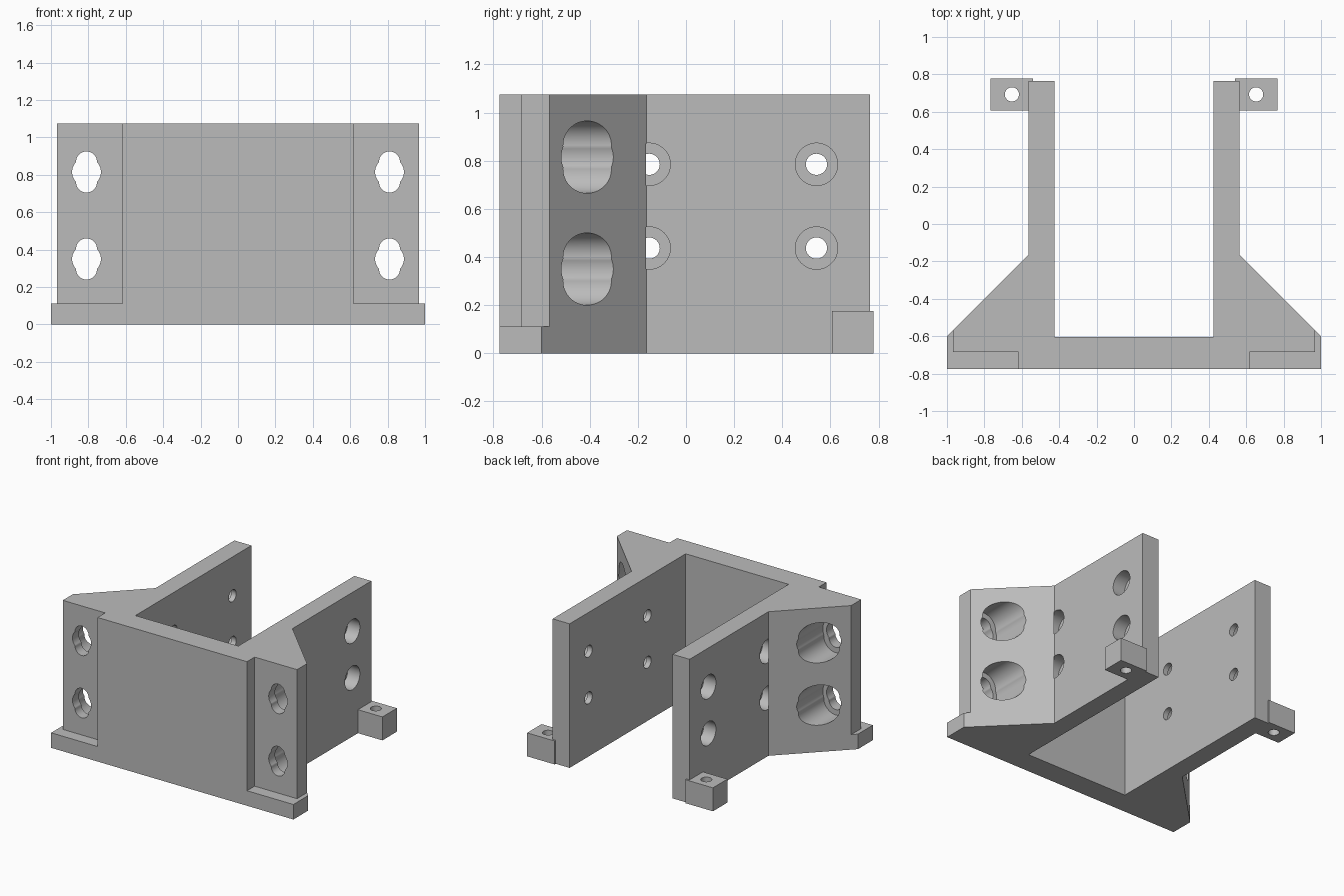
import bpy, bmesh
from math import sin, cos, pi, sqrt

cube = bpy.data.objects.get("Cube")
if cube:
    bpy.data.objects.remove(cube, do_unlink=True)

HEIGHT = 1.075
SIDES = (-1, 1)

grey = bpy.data.materials.new("plain grey")
grey.use_nodes = True
grey.diffuse_color = (0.5, 0.5, 0.5, 1)
grey.node_tree.nodes["Principled BSDF"].inputs["Base Color"].default_value = (0.5, 0.5, 0.5, 1)

# Maps (profile u, profile v, depth) to x, y, z for each extrusion axis
AXES = {
    "x": lambda u, v, d: (d, u, v),
    "y": lambda u, v, d: (u, d, v),
    "z": lambda u, v, d: (u, v, d),
}


def prism(bm, outline, start, end, axis):
    """Extrude a closed outline between two depths along an axis."""
    place = AXES[axis]
    rings = [[bm.verts.new(place(u, v, d)) for u, v in outline] for d in (start, end)]
    bm.faces.new(rings[0])
    bm.faces.new(rings[1])
    n = len(outline)
    for i in range(n):
        j = (i + 1) % n
        bm.faces.new((rings[0][i], rings[0][j], rings[1][j], rings[1][i]))


def round_hole(u, v, radius, steps=48):
    return [(u + radius * cos(2 * pi * i / steps), v + radius * sin(2 * pi * i / steps))
            for i in range(steps)]


def lobed_hole(u, v, middle, lobe, offset, steps=96):
    """Union of a middle circle and one lobe above and one below it."""
    points = []
    for i in range(steps):
        a = 2 * pi * i / steps
        reach = offset * abs(sin(a)) + sqrt(max(0, lobe ** 2 - (offset * cos(a)) ** 2))
        r = max(middle, reach)
        points.append((u + r * cos(a), v + r * sin(a)))
    return points


def rectangle(u0, u1, v0, v1):
    return [(u0, v0), (u1, v0), (u1, v1), (u0, v1)]


def make_object(name, bm):
    bmesh.ops.recalc_face_normals(bm, faces=bm.faces)
    mesh = bpy.data.meshes.new(name)
    bm.to_mesh(mesh)
    bm.free()
    mesh.materials.append(grey)
    obj = bpy.data.objects.new(name, mesh)
    bpy.context.collection.objects.link(obj)
    return obj


def cut(target, bm):
    """Subtract the cutter shapes and remove the cutter."""
    cutter = make_object("cutter", bm)
    cutter.hide_render = True
    mod = target.modifiers.new("cut", "BOOLEAN")
    mod.operation = "DIFFERENCE"
    mod.solver = "EXACT"
    mod.object = cutter
    select(target)
    bpy.ops.object.modifier_apply(modifier=mod.name)
    bpy.data.objects.remove(cutter, do_unlink=True)


def select(obj):
    bpy.ops.object.select_all(action="DESELECT")
    obj.select_set(True)
    bpy.context.view_layer.objects.active = obj


def finish(obj):
    select(obj)
    bpy.ops.object.shade_smooth_by_angle(angle=pi / 6)


# Bracket body: front plate, two gussets and two arms
half = [(1, -0.775), (1, -0.6), (0.565, -0.165), (0.565, 0.765), (0.425, 0.765), (0.425, -0.603)]
bm = bmesh.new()
prism(bm, half + [(-x, y) for x, y in reversed(half)], 0, HEIGHT, "z")
body = make_object("bracket_body", bm)

# Stepped recess at each front corner, leaving a low foot
recess = [(0.617, -0.9), (1.2, -0.9), (1.2, -0.4), (0.967, -0.4), (0.967, -0.685), (0.617, -0.685)]
bm = bmesh.new()
for s in SIDES:
    prism(bm, [(s * x, y) for x, y in recess], 0.112, HEIGHT + 0.2, "z")
cut(body, bm)

# Narrow through holes, then the wide counterbores behind them
narrow, wide = bmesh.new(), bmesh.new()
for s in SIDES:
    for z in (0.35, 0.815):
        prism(narrow, lobed_hole(s * 0.81, z, 0.077, 0.056, 0.054), -0.9, -0.5, "y")
        prism(wide, lobed_hole(s * 0.81, z, 0.108, 0.1, 0.05), -0.61, -0.2, "y")
    for y in (-0.153, 0.542):
        for z in (0.437, 0.785):
            prism(narrow, round_hole(y, z, 0.044), s * 0.3, s * 0.5, "x")
            prism(wide, round_hole(y, z, 0.088), s * 0.465, s * 0.566, "x")
cut(body, narrow)
cut(body, wide)
finish(body)

# Drilled mounting tabs at the arm ends
for s, side in ((-1, "right"), (1, "left")):
    bm = bmesh.new()
    prism(bm, rectangle(s * 0.54, s * 0.767, 0.607, 0.778), 0, 0.175, "z")
    tab = make_object(side + "_mounting_tab", bm)
    bm = bmesh.new()
    prism(bm, round_hole(s * 0.653, 0.693, 0.038), -0.1, 0.3, "z")
    cut(tab, bm)
    finish(tab)
